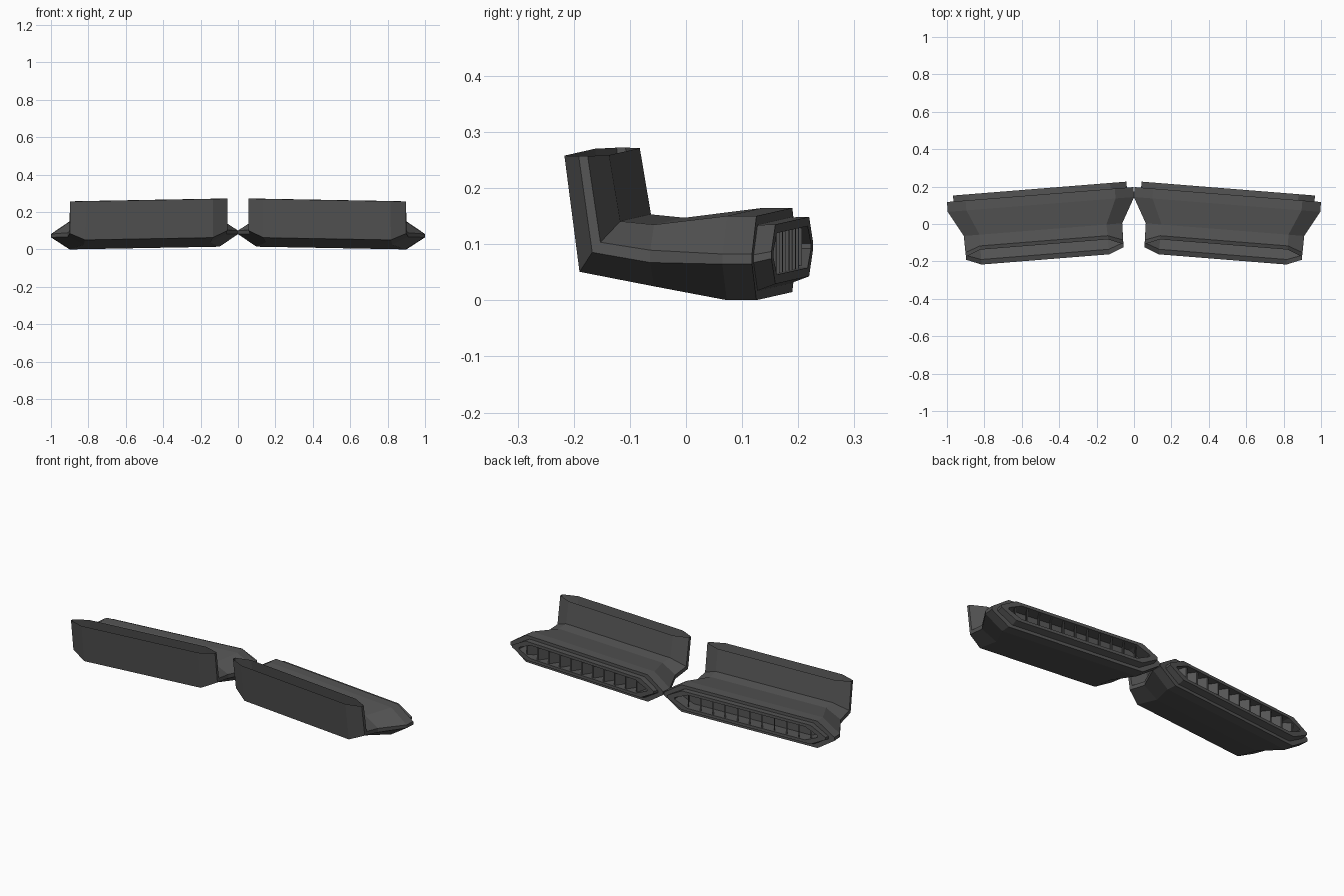
import bpy, bmesh, math
from mathutils import Vector

if "Cube" in bpy.data.objects:
    bpy.data.objects.remove(bpy.data.objects["Cube"])

YAW, ROLL = math.atan(0.08), 0.018


def place(u, v, z):
    # duct space (across, along, up) to the angled position on the right side
    c, s = math.cos(YAW), math.sin(YAW)
    return Vector((0.489 + u * c + v * s, -u * s + v * c, z - ROLL * u))


def section(low, high, half, chamfer, blunt=0.1):
    # stretched octagon between a low/outer and a high/inner point (v, z)
    a, b = Vector(low), Vector(high)
    f = half - chamfer
    m0, m1 = 0.5 - blunt, 0.5 + blunt
    pts = [(-f, 0), (f, 0), (half, m0), (half, m1),
           (f, 1), (-f, 1), (-half, m1), (-half, m0)]
    return [place(u, *(a.lerp(b, t))) for u, t in pts]


def finish(name, bm, recalc=True):
    if recalc:
        bmesh.ops.recalc_face_normals(bm, faces=bm.faces)
    mesh = bpy.data.meshes.new(name)
    bm.to_mesh(mesh)
    bm.free()
    mat = bpy.data.materials.get("dark_plastic")
    if not mat:
        mat = bpy.data.materials.new("dark_plastic")
        mat.diffuse_color = (0.09, 0.09, 0.09, 1)
        mat.use_nodes = True
        mat.node_tree.nodes["Principled BSDF"].inputs["Base Color"].default_value = mat.diffuse_color
    mesh.materials.append(mat)
    ob = bpy.data.objects.new(name, mesh)
    bpy.context.collection.objects.link(ob)
    # mirror to the left side
    mod = ob.modifiers.new("mirror", 'MIRROR')
    mod.use_mirror_merge = False
    return ob


def loft(name, sections, cap_end=False):
    bm = bmesh.new()
    rings = [[bm.verts.new(p) for p in s] for s in sections]
    for r0, r1 in zip(rings, rings[1:]):
        for i in range(8):
            j = (i + 1) % 8
            bm.faces.new((r0[i], r0[j], r1[j], r1[i]))
    if cap_end:
        bm.faces.new(rings[-1])
    return finish(name, bm)


# Duct: open inlet, elbow, flared outlet, stepped rim and recess
loft("duct", [
    section((-0.190, 0.264), (-0.110, 0.265), 0.4225, 0.08),
    section((-0.163, 0.057), (-0.090, 0.147), 0.4225, 0.08),
    section((-0.030, 0.031), (-0.030, 0.141), 0.425, 0.085),
    section((0.105, 0.0075), (0.105, 0.1575), 0.5, 0.10, 0.06),
    section((0.158, 0.0075), (0.158, 0.1575), 0.5, 0.10, 0.06),
    section((0.158, 0.024), (0.158, 0.141), 0.465, 0.088, 0.06),
    section((0.190, 0.036), (0.190, 0.142), 0.465, 0.088, 0.06),
    section((0.190, 0.052), (0.190, 0.126), 0.42, 0.075, 0.06),
    section((0.125, 0.052), (0.125, 0.126), 0.42, 0.075, 0.06),
], cap_end=True)

# Slats: slanted upright blades across the outlet
bm = bmesh.new()
for k in range(11):
    u = (k - 5) * 0.072
    h = 0.037 * min(1, (0.42 - abs(u)) / 0.075 + 0.1)
    corners = []
    for z in (0.089 - h, 0.089 + h):
        for du, v in ((-0.020, 0.125), (-0.012, 0.125), (0.020, 0.180), (0.012, 0.180)):
            corners.append(bm.verts.new(place(u + du, v, z)))
    lo, hi = corners[:4], corners[4:]
    bm.faces.new(lo)
    bm.faces.new(hi)
    for i in range(4):
        j = (i + 1) % 4
        bm.faces.new((lo[i], lo[j], hi[j], hi[i]))
finish("vent_slats", bm)
